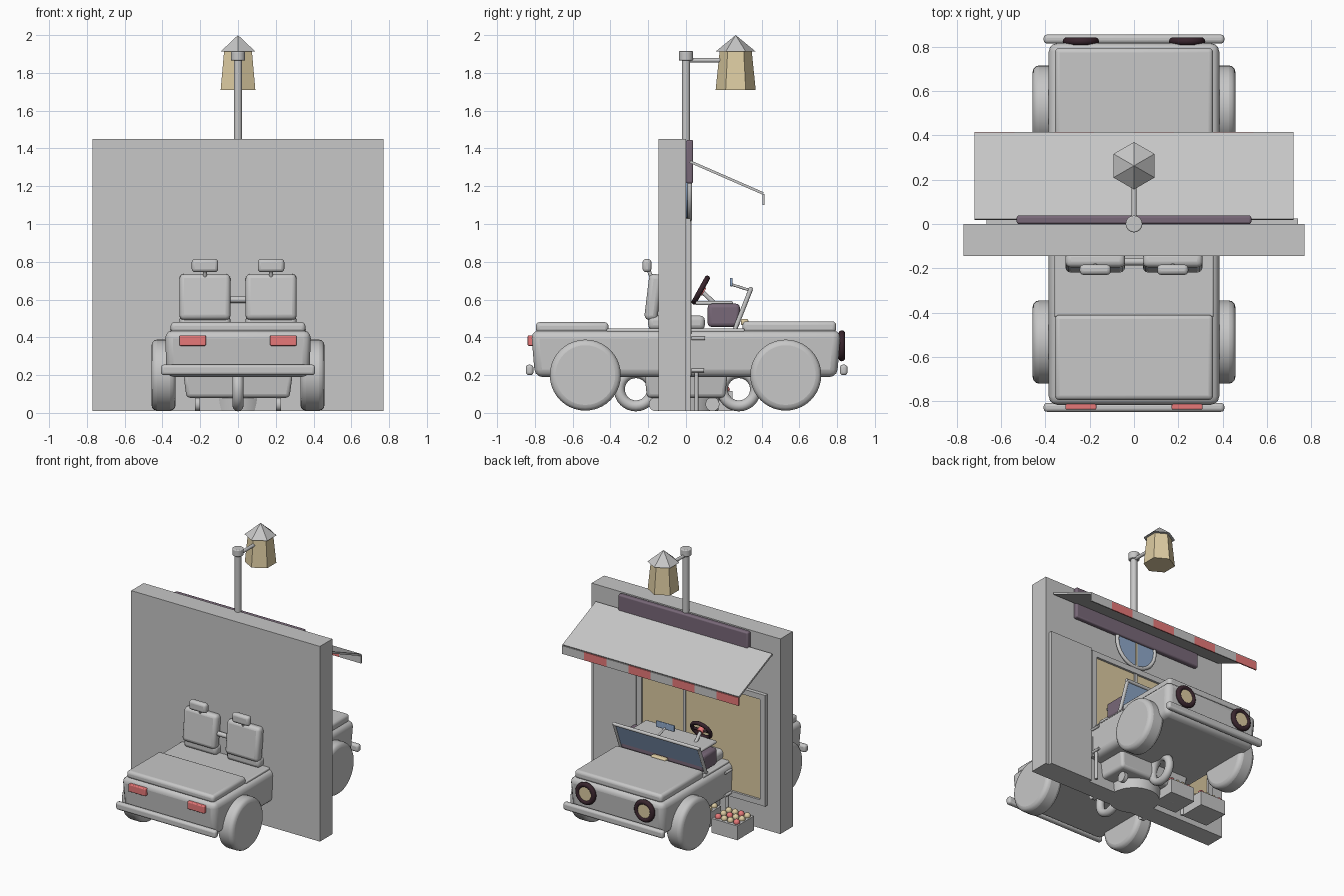
import bpy, math
from mathutils import Vector

cube = bpy.data.objects.get("Cube")
if cube:
    bpy.data.objects.remove(cube, do_unlink=True)

def material(name, r, g, b):
    m = bpy.data.materials.new(name)
    m.use_nodes = True
    m.diffuse_color = (r, g, b, 1)
    m.node_tree.nodes["Principled BSDF"].inputs["Base Color"].default_value = (r, g, b, 1)
    return m

GREY = material("light grey", .57, .57, .57)
RED = material("soft red", .8, .19, .19)
PLUM = material("plum", .19, .14, .19)
DARK = material("dark brown", .04, .018, .026)
CREAM = material("cream", .72, .6, .36)
BLUE = material("glass blue", .28, .4, .6)

def finish(name, mat, smooth=True):
    o = bpy.context.object
    o.name = name
    o.data.materials.append(mat)
    if smooth:
        bpy.ops.object.shade_smooth_by_angle(angle=math.radians(40))
    return o

def box(name, mat, x, y, z, bevel=0, tilt=0, taper=1):
    """Box from min/max ranges, tilted about x; taper scales the underside."""
    mid = [(a + b) / 2 for a, b in (x, y, z)]
    size = [b - a for a, b in (x, y, z)]
    bpy.ops.mesh.primitive_cube_add(size=1, location=mid, rotation=(tilt, 0, 0))
    o = bpy.context.object
    for v in o.data.vertices:
        k = taper if v.co.z < 0 else 1
        v.co = Vector((v.co.x * size[0] * k, v.co.y * size[1] * k, v.co.z * size[2]))
    if bevel:
        m = o.modifiers.new("round", 'BEVEL')
        m.width, m.segments = bevel, 3
    return finish(name, mat, bool(bevel))

def rod(name, mat, a, b, r, r2=None, sides=20, bevel=0):
    """Cylinder or cone between two points."""
    a, b = Vector(a), Vector(b)
    rot = (b - a).to_track_quat('Z', 'Y').to_euler()
    bpy.ops.mesh.primitive_cone_add(vertices=sides, radius1=r, radius2=r if r2 is None else r2,
                                    depth=(b - a).length, location=(a + b) / 2, rotation=rot)
    o = bpy.context.object
    if bevel:
        m = o.modifiers.new("round", 'BEVEL')
        m.width, m.segments, m.limit_method = bevel, 3, 'ANGLE'
    return finish(name, mat, sides > 8)

def ring(name, mat, loc, rot, major, minor):
    bpy.ops.mesh.primitive_torus_add(location=loc, rotation=rot, major_radius=major, minor_radius=minor,
                                     major_segments=32, minor_segments=12)
    return finish(name, mat)

QUARTER = math.pi / 2

# Shop wall, sign and door
box("wall", GREY, (-.77, .77), (-.145, 0), (.01, 1.45))
box("sign_board", PLUM, (-.53, .53), (0, .038), (1.215, 1.445), .01)
box("shop_door", GREY, (.39, .74), (-.01, .025), (.01, 1.03))

# Shop window with frame
box("window_pane", CREAM, (-.63, .36), (-.01, .012), (.23, .99))
for x in (-.645, .365):
    box("window_side_frame", GREY, (x - .02, x + .02), (-.01, .028), (.2, 1.01))
for z in (.215, .995):
    box("window_rail", GREY, (-.665, .385), (-.01, .028), (z - .02, z + .02))
box("window_mullion", GREY, (-.01, .01), (-.01, .022), (.22, 1))

# Round window below the sign
rod("round_window_glass", BLUE, (0, 0, 1.19), (0, .022, 1.19), .16, sides=32)
ring("round_window_frame", GREY, (0, .02, 1.19), (QUARTER, 0, 0), .163, .013)
box("round_window_bar", CREAM, (-.007, .007), (0, .028), (1.03, 1.21))

# Awning with striped valance
slope = math.atan2(-.17, .39)
box("awning", GREY, (-.72, .72), (.003, .427), (1.239, 1.253), tilt=slope)
for i in range(8):
    x = .72 - i * .18
    box("valance_stripe", RED if i % 2 else GREY, (x - .18, x), (.406, .415), (1.1, 1.16))

# Lamp post with hanging lantern
rod("lamp_post", GREY, (0, 0, 1.2), (0, 0, 1.88), .022)
rod("lamp_post_cap", GREY, (0, 0, 1.865), (0, 0, 1.915), .038, bevel=.006)
rod("lamp_arm", GREY, (0, 0, 1.867), (0, .2, 1.867), .012)
rod("lantern_body", CREAM, (0, .263, 1.71), (0, .263, 1.915), .106, .085, sides=6)
rod("lantern_roof", GREY, (0, .263, 1.912), (0, .263, 2), .107, 0, sides=6)

# Car body, lids and bumpers
box("car_body", GREY, (-.387, .387), (-.82, .82), (.19, .435), .04, taper=.975)
box("car_deck", GREY, (-.36, .36), (-.42, .31), (.42, .447), .008)
box("front_lid", GREY, (-.357, .357), (.3, .795), (.425, .485), .02)
box("rear_lid", GREY, (-.357, .357), (-.795, -.41), (.425, .48), .02)
for y in (-.828, .835):
    box("bumper", GREY, (-.408, .408), (y - .02, y + .02), (.2, .255), .015)

# Wheels and lights, mirrored left and right
for s in (-1, 1):
    for y in (-.533, .528):
        rod("wheel", GREY, (s * .33, y, .2), (s * .458, y, .2), .188, sides=40, bevel=.03)
    rod("headlight", CREAM, (s * .24, .8, .355), (s * .24, .835, .355), .06, sides=32)
    ring("headlight_ring", DARK, (s * .24, .825, .355), (QUARTER, 0, 0), .064, .018)
    a, b = sorted((s * .17, s * .31))
    box("tail_light", RED, (a, b), (-.838, -.8), (.355, .41), .006)
    # Seats
    a, b = sorted((s * .04, s * .31))
    box("seat_back", GREY, (a, b), (-.208, -.138), (.49, .735), .025, tilt=-.12)
    box("seat_cushion", GREY, (a, b), (-.2, .1), (.44, .515), .025)
    a, b = sorted((s * .105, s * .245))
    box("headrest", GREY, (a, b), (-.23, -.183), (.745, .815), .018)
    rod("headrest_stem", GREY, (s * .175, -.2, .76), (s * .175, -.175, .7), .01)
    # Side handle, step and support post
    rod("side_handle", GREY, (s * .39, .03, .395), (s * .39, .1, .395), .009)
    rod("side_step", GREY, (s * .385, .03, .225), (s * .385, .095, .225), .01)
    rod("side_post", GREY, (s * .375, .055, .01), (s * .375, .055, .22), .011)
    # Casters under the tub
    for y in (-.16, .14):
        rod("caster", GREY, (s * .2, y, .046), (s * .228, y, .046), .037)
rod("seat_crossbar", GREY, (-.05, -.17, .6), (.05, -.17, .6), .017)

# Dashboard, windscreen and mirror
box("dashboard", PLUM, (-.34, .34), (.115, .285), (.455, .578), .02)
box("dashboard_shelf", GREY, (-.29, .29), (.05, .25), (.57, .592), .01)
lean = -math.atan2(.085, .22)
box("windscreen_glass", BLUE, (-.34, .34), (.298, .306), (.435, .665), tilt=lean)
for s in (-1, 1):
    rod("windscreen_post", GREY, (s * .345, .258, .44), (s * .345, .345, .66), .012)
rod("windscreen_top", GREY, (-.355, .343, .655), (.355, .343, .655), .012)
rod("windscreen_base", GREY, (-.355, .262, .45), (.355, .262, .45), .012)
box("cowl_badge", CREAM, (-.06, .06), (.29, .33), (.465, .497), .01)
box("rear_mirror", BLUE, (-.075, .075), (.232, .247), (.67, .715), .005)
rod("mirror_stem", GREY, (0, .24, .68), (0, .335, .65), .007)

# Steering wheel
ring("steering_wheel", DARK, (-.18, .078, .65), (math.radians(61), 0, 0), .072, .014)
rod("steering_hub", RED, (-.18, .07, .655), (-.18, .095, .64), .024)
rod("steering_spoke", DARK, (-.25, .078, .65), (-.11, .078, .65), .009)
rod("steering_column", GREY, (-.18, .08, .648), (-.18, .17, .56), .012)

# Tub, round base and hose loops under the car
box("under_tub", GREY, (-.29, .29), (-.22, .22), (.08, .21), .02, taper=.94)
rod("under_base", GREY, (0, 0, .01), (0, 0, .1), .17, .18, sides=32)
for y in (-.265, .28):
    ring("hose_loop", GREY, (0, y, .125), (0, QUARTER, 0), .088, .029)

# Fruit crates
for x0, x1 in ((-.59, -.38), (-.32, -.12)):
    box("crate", GREY, (x0, x1), (.05, .245), (.01, .115))
    for i in range(4):
        for j in range(3):
            bpy.ops.mesh.primitive_uv_sphere_add(segments=12, ring_count=8, radius=.023,
                location=(x0 + .03 + i * (x1 - x0 - .06) / 3, .085 + j * .062, .122))
            finish("fruit", RED if (i + 2 * j) % 3 == 1 else CREAM)
